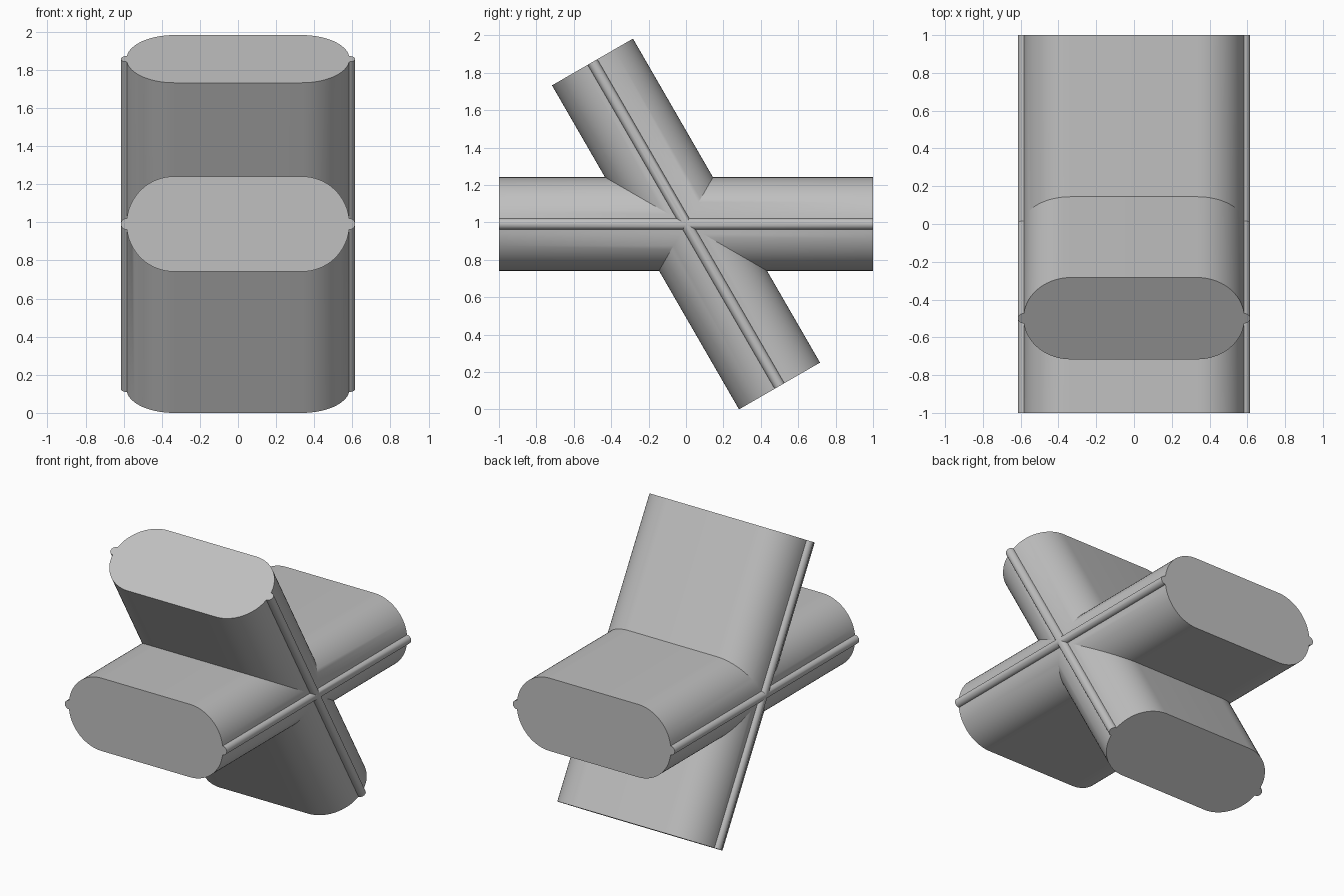
import bpy, bmesh
from math import sin, cos, asin, pi, radians
from mathutils import Matrix

cube = bpy.data.objects.get("Cube")
if cube:
    bpy.data.objects.remove(cube, do_unlink=True)

R, FLAT, RIB = 0.25, 0.335, 0.03     # end radius, flat half width, side rib radius
CENTRE_Z, STEPS, RIB_STEPS = 0.991, 16, 12

grey = bpy.data.materials.new("plain_grey")
grey.use_nodes = True
colour = (0.53, 0.53, 0.53, 1)
grey.diffuse_color = colour
grey.node_tree.nodes["Principled BSDF"].inputs["Base Color"].default_value = colour


def arc(cx, radius, a0, a1, steps):
    return [(cx + radius * cos(a0 + (a1 - a0) * i / steps),
             radius * sin(a0 + (a1 - a0) * i / steps)) for i in range(steps + 1)]


def outline():
    """Rounded slab section with a small round rib at each side."""
    a = 2 * asin(RIB / (2 * R))
    b = pi / 2 + a / 2
    half = (arc(FLAT, R, -pi / 2, -a, STEPS)
            + arc(FLAT + R, RIB, -b, b, RIB_STEPS)[1:-1]
            + arc(FLAT, R, a, pi / 2, STEPS))
    return half + [(-x, -z) for x, z in half]


def bar(name, tilt):
    bm = bmesh.new()
    face = bm.faces.new([bm.verts.new((x, -1, z)) for x, z in outline()])
    new = bmesh.ops.extrude_face_region(bm, geom=[face], use_keep_orig=True)["geom"]
    bmesh.ops.translate(bm, vec=(0, 2, 0),
                        verts=[v for v in new if isinstance(v, bmesh.types.BMVert)])
    bmesh.ops.recalc_face_normals(bm, faces=bm.faces)
    bm.transform(Matrix.Translation((0, 0, CENTRE_Z)) @ Matrix.Rotation(tilt, 4, "X"))
    mesh = bpy.data.meshes.new(name)
    bm.to_mesh(mesh)
    bm.free()
    mesh.materials.append(grey)
    obj = bpy.data.objects.new(name, mesh)
    bpy.context.collection.objects.link(obj)
    return obj


# Level bar and tilted bar joined into one crossing body
cross = bar("crossed_bars", 0)
tilted = bar("tilted_bar", radians(-60))
union = cross.modifiers.new("join", "BOOLEAN")
union.operation = "UNION"
union.solver = "EXACT"
union.object = tilted
bpy.ops.object.select_all(action="DESELECT")
bpy.context.view_layer.objects.active = cross
cross.select_set(True)
bpy.ops.object.modifier_apply(modifier=union.name)
bpy.data.objects.remove(tilted, do_unlink=True)
bpy.ops.object.shade_smooth_by_angle(angle=radians(25))
